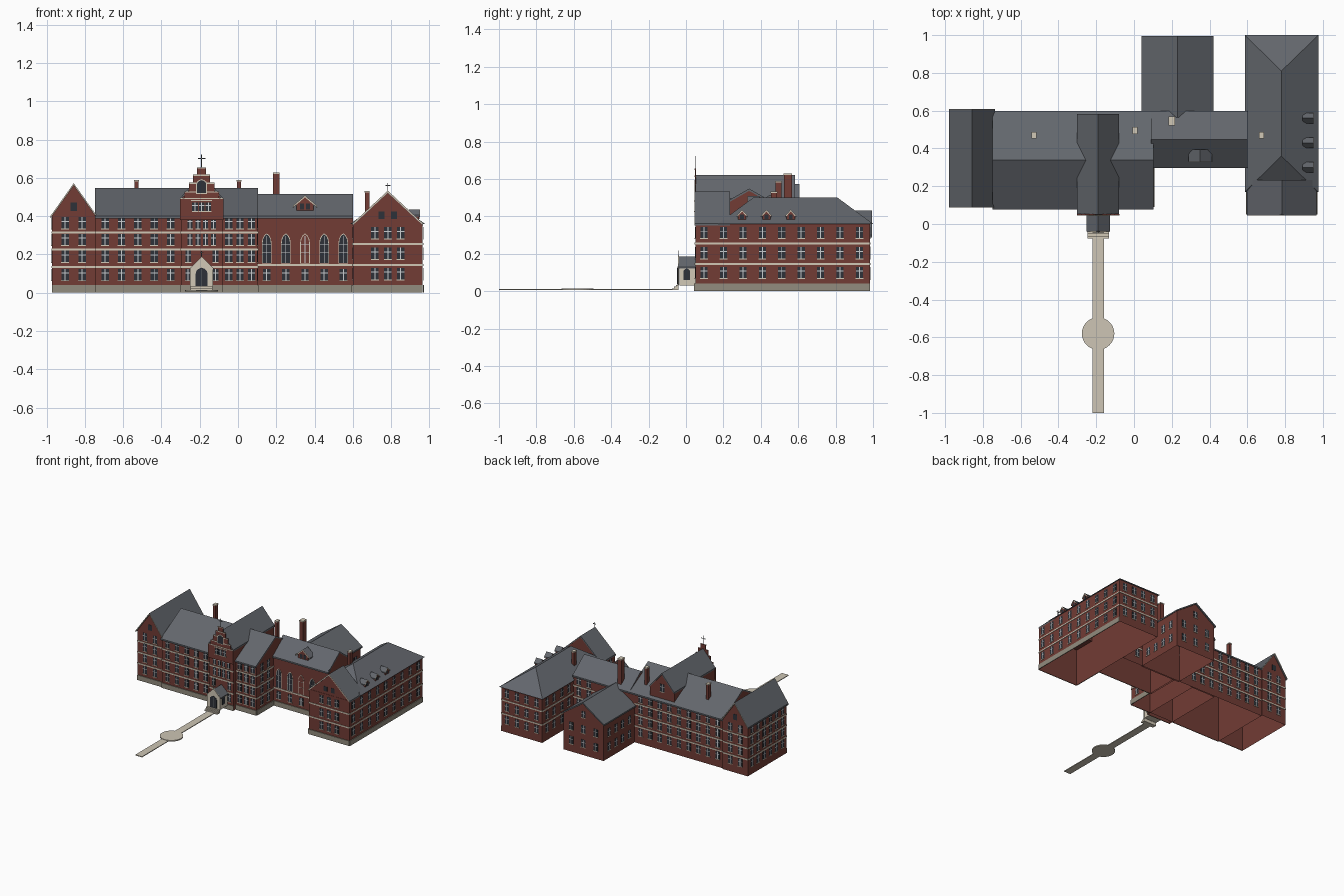
import bpy, bmesh, math
from mathutils import Vector

cube = bpy.data.objects.get("Cube")
if cube:
    bpy.data.objects.remove(cube)


def material(name, color):
    m = bpy.data.materials.new(name)
    m.use_nodes = True
    m.diffuse_color = (*color, 1)
    m.node_tree.nodes["Principled BSDF"].inputs["Base Color"].default_value = (*color, 1)
    return m


BRICK = material("red brick", (.168, .045, .035))
SLATE = material("grey slate", (.125, .135, .152))
STONE = material("pale stone", (.64, .58, .47))
PLINTH = material("base stone", (.29, .265, .21))
GLASS = material("dark glass", (.026, .031, .04))
WHITE = material("white frame", (.6, .62, .64))
PAVING = material("path paving", (.61, .56, .46))
METAL = material("grey metal", (.13, .14, .15))
parts = {}


def solid(name, mat, rings):
    """Loft between two matching polygons and cap both ends, adding to a named part."""
    bm = parts.setdefault(name, (bmesh.new(), mat))[0]
    a, b = [[bm.verts.new(p) for p in ring] for ring in rings]
    n = len(a)
    bm.faces.new(a)
    bm.faces.new(b[::-1])
    for i in range(n):
        bm.faces.new((a[i], b[i], b[(i + 1) % n], a[(i + 1) % n]))


def prism(name, mat, axis, pts, a0, a1):
    place = {"x": lambda u, v, a: (a, u, v), "y": lambda u, v, a: (u, a, v),
             "z": lambda u, v, a: (u, v, a)}[axis]
    solid(name, mat, [[place(u, v, a) for u, v in pts] for a in (a0, a1)])


def rect(u0, u1, v0, v1):
    return [(u0, v0), (u1, v0), (u1, v1), (u0, v1)]


def box(name, mat, x0, x1, y0, y1, z0, z1):
    prism(name, mat, "z", rect(x0, x1, y0, y1), z0, z1)


def chevron(c, h, eave, ridge, t):
    return [(c - h, eave), (c, ridge), (c + h, eave),
            (c + h, eave - t), (c, ridge - t), (c - h, eave - t)]


def gabled(name, axis, c, half, a0, a1, eave, ridge, over=.01, ends=.01, z0=0,
           mat=BRICK, t=.012, trim=()):
    """Pentagonal body under a sloping roof slab, with optional stone gable trim."""
    slope = (ridge - eave) / (half + over)
    top = ridge - t - slope * half
    body = [(c - half, z0), (c + half, z0), (c + half, top), (c, ridge - t), (c - half, top)]
    prism(name + "_walls", mat, axis, body, a0, a1)
    prism(name + "_roof", SLATE, axis, chevron(c, half + over, eave, ridge, t), a0 - ends, a1 + ends)
    for a, sign in trim:
        prism(name + "_gable_trim", STONE, axis,
              chevron(c, half + over, eave, ridge, .01), a, a + sign * .003)


def arch(u, z0, w, h):
    """Pointed arch outline."""
    s = z0 + h * .68
    side = [(1, 0), (.86, .45), (.5, .8)]
    right = [(u + w / 2 * k, s + h * .32 * v) for k, v in side]
    left = [(2 * u - x, z) for x, z in right[::-1]]
    return [(u - w / 2, z0), (u + w / 2, z0)] + right + [(u, z0 + h)] + left


class Wall:
    """A vertical wall plane; outside is on the right when walking start to end."""

    def __init__(self, name, start, end):
        self.name, self.start = name, Vector((*start, 0))
        d = Vector((*end, 0)) - self.start
        self.length, self.dir = d.length, d.normalized()
        self.out = Vector((self.dir.y, -self.dir.x, 0))

    def plate(self, part, mat, pts, depth):
        solid(self.name + "_" + part, mat, [
            [self.start + self.dir * u + self.out * d + Vector((0, 0, z)) for u, z in pts]
            for d in (.0005, depth)])

    def pane(self, u, z, w, h):
        self.plate("glass", GLASS, rect(u - w / 2, u + w / 2, z - h / 2, z + h / 2), .002)

    def window(self, u, z, w=.038, h=.06):
        b = z - h / 2
        self.pane(u, z, w, h)
        self.plate("mullions", WHITE, rect(u - .0025, u + .0025, b, b + h), .003)
        self.plate("mullions", WHITE, rect(u - w / 2, u + w / 2, b + h * .59, b + h * .66), .0032)
        self.plate("sills", STONE, rect(u - w * .55, u + w * .55, b - .005, b), .005)

    def arched(self, u, z0, w, h, pane=GLASS):
        self.plate("arch_frames", STONE, arch(u, z0 - .003, w + .007, h + .008), .002)
        self.plate("brick_panes" if pane is BRICK else "glass", pane, arch(u, z0, w, h), .003)
        self.plate("mullions", WHITE, rect(u - .0015, u + .0015, z0, z0 + h * .95), .004)
        for k in (.35, .65):
            self.plate("mullions", WHITE, rect(u - w / 2, u + w / 2, z0 + h * k, z0 + h * k + .002), .0042)

    def grid(self, us, rows, w=.038):
        for u in us:
            for z in rows:
                self.window(u, z, w)

    def bands(self, zs, plinth=False):
        for z in zs:
            self.plate("bands", STONE, rect(0, self.length, z - .005, z + .005), .004)
        if plinth:
            self.plate("plinth", PLINTH, rect(0, self.length, 0, .04), .006)

    def spread(self, n, margin=.05):
        return [margin + i * (self.length - 2 * margin) / (n - 1) for i in range(n)]


def cross(name, x, y, z, h):
    box(name, METAL, x - .002, x + .002, y - .002, y + .002, z, z + h)
    box(name, METAL, x - h * .3, x + h * .3, y - .0015, y + .0015, z + h * .65, z + h * .65 + .004)


# Main masses
gabled("west_wing", "y", -.858, .113, .1, .595, .4, .572, over=.009, trim=((.09, -1), (.605, 1)))
gabled("main_block", "x", .3375, .2475, -.746, .102, .4, .548, over=.0125, ends=.002)
gabled("pavilion", "y", -.19, .108, .06, .575, .495, .622, over=.003, ends=.008)
gabled("link", "x", .4475, .1375, .09, .6, .4, .515, over=.0125, ends=0)
gabled("rear_wing", "y", .23, .18, .575, .985, .3, .43)
box("east_wing_walls", BRICK, .6, .965, .05, .985, 0, .362)
gabled("east_gable", "y", .7825, .1825, .052, .23, .362, .533, over=.002, ends=.004,
       z0=.3, trim=((.048, -1),))

# Hipped roof of the east wing
eaves = [(x, y, .36) for x, y in rect(.587, .976, .17, 1)]
ridge = [(.78, y, .5) for y in (.36, .81)]
hip = bmesh.new()
v = [hip.verts.new(p) for p in eaves + ridge]
for f in ((0, 1, 4), (1, 2, 5, 4), (2, 3, 5), (3, 0, 4, 5), (3, 2, 1, 0)):
    hip.faces.new([v[i] for i in f])
parts["east_wing_hip_roof"] = (hip, SLATE)

# Stepped gable with thin stone edging on the face
steps = [(.113, .495), (.09, .53), (.067, .575), (.045, .617), (.024, .655)]
low = .38
for half, top in steps:
    box("stepped_gable", BRICK, -.19 - half, -.19 + half, .048, .053, low, top)
    box("gable_edging", STONE, -.19 - half, -.19 + half, .046, .049, top - .006, top)
    low = top
cross("pavilion_cross", -.19, .05, .655, .067)
cross("east_gable_cross", .7825, .052, .53, .043)

# Four-storey walls
ROWS, BANDS = (.095, .19, .278, .365), (.135, .225, .315)
for name, start, end, count, plinth in (
        ("west_wing_front", (-.971, .1), (-.746, .1), 2, True),
        ("west_wing_side", (-.971, .595), (-.971, .1), 6, False),
        ("west_wing_back", (-.746, .595), (-.971, .595), 2, False),
        ("main_front_west", (-.746, .09), (-.3, .09), 5, True),
        ("main_front_east", (-.08, .09), (.102, .09), 3, True),
        ("main_side_east", (.102, .09), (.102, .31), 2, True),
        ("main_back", (.05, .585), (-.746, .585), 9, False)):
    wall = Wall(name, start, end)
    wall.bands(BANDS, plinth)
    wall.grid(wall.spread(count, .068 if count == 2 else .032 if count == 3 else .052), ROWS)
    if name in ("west_wing_front", "west_wing_back"):
        wall.pane(wall.length / 2, .45, .034, .045)

# Pavilion front and back
wall = Wall("pavilion_front", (-.3, .06), (-.08, .06))
wall.bands(BANDS + (.395,), True)
wall.grid([.05, .091, .131, .172], ROWS[2:], .026)
wall.grid([.04, .182], ROWS[:2], .03)
wall = Wall("stepped_gable", (-.305, .048), (-.075, .048))
for u in (.08, .115, .15):
    wall.window(u, .45, .03, .045)
wall.plate("bands", STONE, rect(.06, .17, .478, .484), .004)
wall.plate("arch_frames", STONE, arch(.115, .517, .057, .076), .002)
wall.plate("glass", GLASS, arch(.115, .52, .048, .068), .003)
wall = Wall("pavilion_back", (-.082, .575), (-.298, .575))
wall.window(wall.length / 2, .5, .04, .06)

# Link with tall pointed windows
wall = Wall("link_front", (.1, .31), (.6, .31))
wall.bands((.145,), True)
for i in range(5):
    u = .05 + i * .1
    wall.arched(u, .155, .044, .15, BRICK if i == 2 else GLASS)
    wall.window(u, .095)
wall = Wall("link_back", (.6, .585), (.41, .585))
wall.bands(BANDS)
wall.grid(wall.spread(2), ROWS)

# East wing walls
EAST_ROWS, EAST_BANDS = (.1, .205, .313), (.145, .255)
for name, start, end, us, plinth in (
        ("east_front", (.6, .05), (.965, .05), (.115, .1825, .25), True),
        ("east_side", (.965, .05), (.965, .985), [.046 + i * .104 for i in range(9)], True),
        ("east_back", (.965, .985), (.6, .985), (.05, .14, .225, .315), False),
        ("east_court_back", (.6, .985), (.6, .585), (.06, .15, .25, .34), False),
        ("east_court_front", (.6, .31), (.6, .05), (.06, .13, .2), True)):
    wall = Wall(name, start, end)
    wall.bands(EAST_BANDS, plinth)
    wall.grid(us, EAST_ROWS)
    if name == "east_front":
        for u in (.15, .215):
            wall.pane(u, .405, .032, .038)

# Rear wing walls
for name, start, end, count in (("rear_west", (.05, .985), (.05, .585), 4),
                                ("rear_back", (.41, .985), (.05, .985), 3),
                                ("rear_east", (.41, .585), (.41, .985), 4)):
    wall = Wall(name, start, end)
    wall.grid(wall.spread(count, .07), (.095, .21))
    if name == "rear_back":
        wall.window(wall.length / 2, .33, .036, .05)

# Dormers
gabled("link_dormer", "y", .35, .045, .335, .39, .455, .508, over=.017, ends=.004, z0=.41,
       t=.008, trim=((.331, -1),))
wall = Wall("link_dormer", (.305, .335), (.395, .335))
for u in (.03, .06):
    wall.pane(u, .45, .02, .03)
for y in (.3, .43, .56):
    gabled("east_dormers", "x", y, .022, .895, .945, .405, .436, over=.006, ends=.003, z0=.37,
           t=.006, trim=((.948, 1),))
    Wall("east_dormers", (.945, y - .022), (.945, y + .022)).pane(.022, .397, .02, .024)

# Chimneys with stone caps
for x, y, top, w in ((-.53, .47, .59, .011), (.005, .495, .59, .011),
                     (.2, .545, .628, .016), (.675, .47, .532, .011)):
    box("chimneys", BRICK, x - w, x + w, y - w - .005, y + w + .005, .36, top - .008)
    box("chimney_caps", STONE, x - w - .002, x + w + .002, y - w - .007, y + w + .007, top - .008, top)

# Entrance porch and steps
gabled("porch", "y", -.19, .056, -.036, .055, .128, .186, over=.006, ends=.004, z0=.03, mat=STONE, t=.008)
prism("porch_front", STONE, "y",
      [(-.25, .03), (-.13, .03), (-.13, .128), (-.19, .19), (-.25, .128)], -.043, -.038)
wall = Wall("porch_door", (-.25, -.043), (-.13, -.043))
wall.plate("leaf", GLASS, arch(.06, .036, .062, .095), .003)
wall.plate("mullions", METAL, rect(.0585, .0615, .036, .125), .004)
for name, x, y0, y1 in (("porch_east", -.134, -.036, .055), ("porch_west", -.246, .055, -.036)):
    Wall(name, (x, y0), (x, y1)).plate("glass", GLASS, arch(.04, .06, .036, .062), .003)
cross("porch_cross", -.19, -.039, .187, .03)
for i in range(3):
    box("porch_steps", STONE, -.247, -.133, -.076 + i * .011, -.04, .006 + .009 * i, .015 + .009 * i)

# Path with round plaza
box("path", PAVING, -.22, -.16, -1, -.07, .006, .012)
circle = [(-.19 + .086 * math.cos(a), -.58 + .086 * math.sin(a))
          for a in (i * math.tau / 32 for i in range(32))]
prism("path_circle", PAVING, "z", circle, .006, .015)

# Turn every part into an object; brick shells stay open underneath
for name, (bm, mat) in parts.items():
    mesh = bpy.data.meshes.new(name)
    bmesh.ops.recalc_face_normals(bm, faces=bm.faces)
    if mat is BRICK:
        floor = [f for f in bm.faces if all(v.co.z < .001 for v in f.verts)]
        bmesh.ops.delete(bm, geom=floor, context="FACES")
    bm.to_mesh(mesh)
    bm.free()
    mesh.materials.append(mat)
    bpy.context.scene.collection.objects.link(bpy.data.objects.new(name, mesh))
